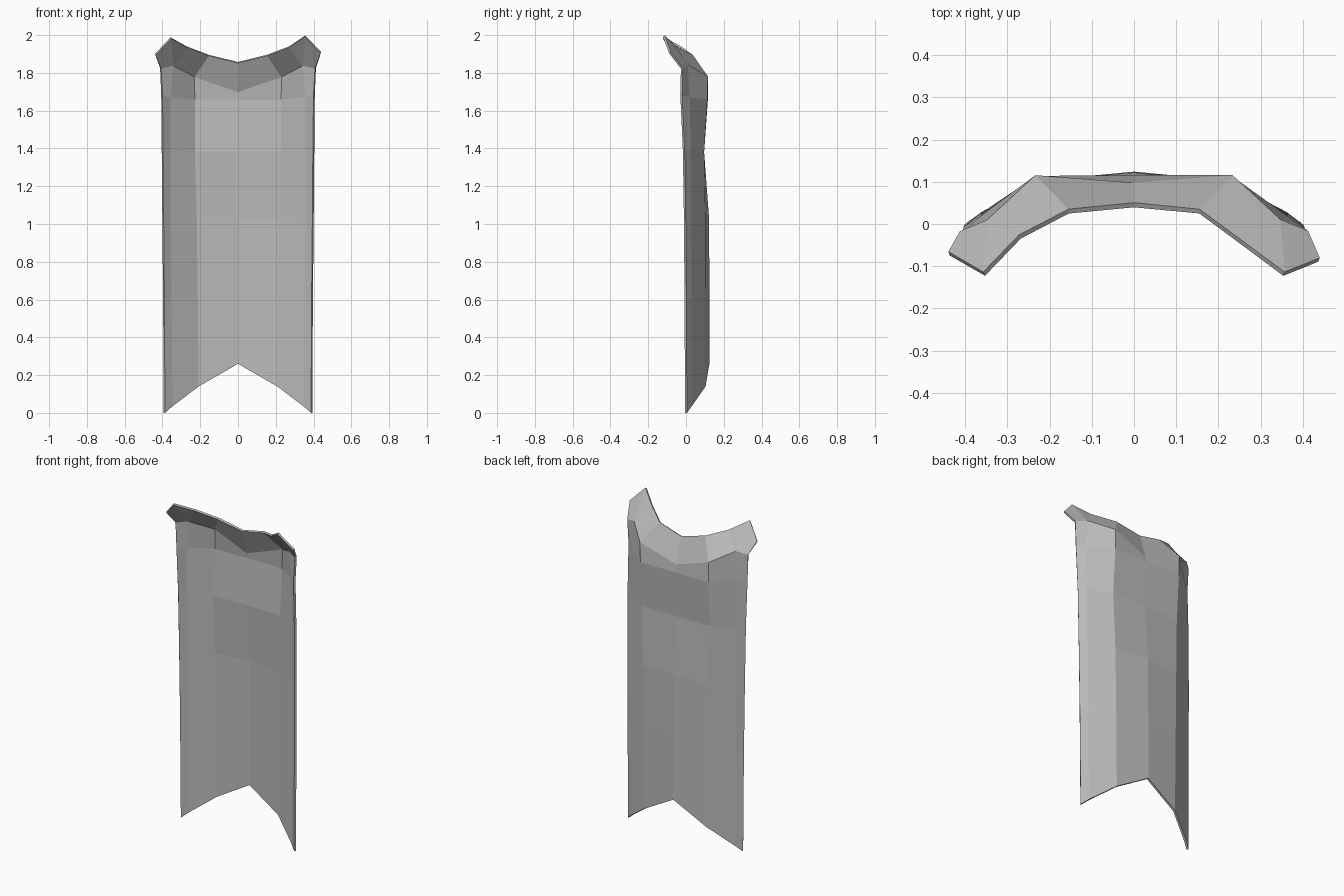
import bpy
import bmesh

if "Cube" in bpy.data.objects:
    bpy.data.objects.remove(bpy.data.objects["Cube"], do_unlink=True)

# Cloth material
cloth = bpy.data.materials.new("grey cloth")
cloth.use_nodes = True
GREY = (0.5, 0.5, 0.5, 1)
cloth.diffuse_color = GREY
cloth.node_tree.nodes["Principled BSDF"].inputs["Base Color"].default_value = GREY

# Half of each row, from the spine out to the front edge, hem to collar rim
rows = [
    [(0, .118, .26), (.21, .098, .14), (.35, .025, .035), (.39, 0, 0)],
    [(0, .118, .65), (.215, .098, .62), (.355, .025, .6), (.393, -.003, .6)],
    [(0, .116, 1.03), (.22, .097, 1.02), (.36, .022, 1.01), (.397, -.006, 1.01)],
    [(0, .09, 1.38), (.23, .09, 1.38), (.36, .02, 1.39), (.40, -.012, 1.39)],
    [(0, .11, 1.66), (.23, .108, 1.66), (.36, .014, 1.67), (.403, -.025, 1.68)],
    [(0, .092, 1.70), (.232, .11, 1.78), (.345, .005, 1.84), (.41, -.022, 1.825)],
]
rim = [(0, .045, 1.855), (.155, .03, 1.893), (.27, -.055, 1.937),
       (.355, -.118, 1.995), (.438, -.085, 1.907)]

bm = bmesh.new()


def add_row(half):
    """Mirror a half row into a full row of vertices."""
    full = [(-x, y, z) for x, y, z in reversed(half[1:])] + half
    return [bm.verts.new(p) for p in full]


grid = [add_row(r) for r in rows]
top = add_row(rim)

# Back panel
for low, high in zip(grid, grid[1:]):
    for i in range(len(low) - 1):
        bm.faces.new((low[i], low[i + 1], high[i + 1], high[i]))

# Flared collar: two panels per side of the spine, and a pointed tip
base = grid[-1]
mid, last = len(base) // 2, len(top) // 2
for s in (-1, 1):
    b = [base[mid + s * i] for i in range(4)]
    t = [top[last + s * i] for i in range(5)]
    bm.faces.new((b[0], b[1], t[1], t[0]))
    bm.faces.new((b[1], b[2], t[2], t[1]))
    bm.faces.new((b[2], t[3], t[2]))
    bm.faces.new((b[2], b[3], t[4], t[3]))

# The right collar point sits a little lower and less swept
for v in top[:2]:
    v.co.z -= .01
top[0].co.y += .015
top[2].co.y += .025

bmesh.ops.recalc_face_normals(bm, faces=bm.faces)
mesh = bpy.data.meshes.new("cape")
bm.to_mesh(mesh)
bm.free()
mesh.materials.append(cloth)
cape = bpy.data.objects.new("cape", mesh)
bpy.context.collection.objects.link(cape)

# Cloth thickness
solid = cape.modifiers.new("thickness", 'SOLIDIFY')
solid.thickness = .012
solid.offset = 0
